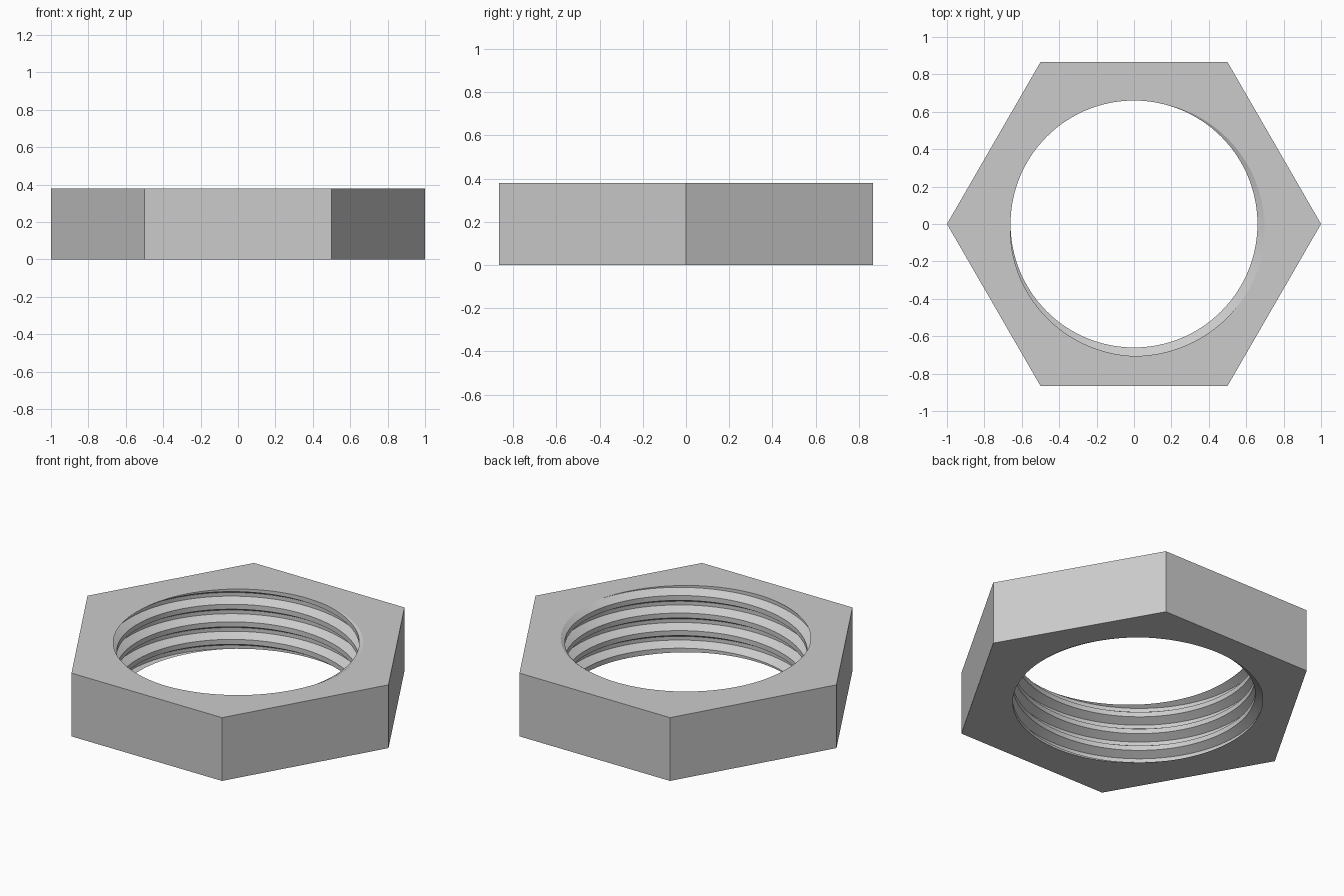
import bpy, bmesh, math

cube = bpy.data.objects.get("Cube")
if cube:
    bpy.data.objects.remove(cube, do_unlink=True)

HEIGHT = 0.38
PITCH = 0.1055
CREST_R, ROOT_R = 0.66, 0.706
SEGMENTS = 120

steel = bpy.data.materials.new("grey_steel")
steel.use_nodes = True
colour = (0.6, 0.6, 0.6, 1)
steel.diffuse_color = colour
steel.node_tree.nodes["Principled BSDF"].inputs["Base Color"].default_value = colour

bm = bmesh.new()

# Thread wall: a trapezoid profile swept up a right-hand helix, one strip per turn
profile = [(0, ROOT_R), (0.21, ROOT_R), (0.46, CREST_R), (0.74, CREST_R)]
start = HEIGHT - PITCH * 345 / 360
columns = []
for i in range(SEGMENTS + 1):
    turn = i / SEGMENTS
    c, s = math.cos(math.tau * turn), math.sin(math.tau * turn)
    columns.append([bm.verts.new((r * c, r * s, start + PITCH * (lap + f + turn)))
                    for lap in range(-6, 3) for f, r in profile])
for a, b in zip(columns, columns[1:]):
    for k in range(len(a) - 1):
        bm.faces.new((a[k], b[k], b[k + 1], a[k + 1]))
bmesh.ops.remove_doubles(bm, verts=bm.verts, dist=1e-5)

# Trim the thread flush with the two end faces
for z, direction in ((0, -1), (HEIGHT, 1)):
    bmesh.ops.bisect_plane(bm, geom=bm.verts[:] + bm.edges[:] + bm.faces[:], dist=1e-6,
                           plane_co=(0, 0, z), plane_no=(0, 0, direction), clear_outer=True)
rims = [[e for e in bm.edges if e.is_boundary and all(abs(v.co.z - z) < 1e-4 for v in e.verts)]
        for z in (0, HEIGHT)]

# Hexagonal outside
rings = [[bm.verts.new((math.cos(math.tau * i / 6), math.sin(math.tau * i / 6), z))
          for i in range(6)] for z in (0, HEIGHT)]
for i in range(6):
    j = (i + 1) % 6
    bm.faces.new((rings[0][i], rings[0][j], rings[1][j], rings[1][i]))

# End faces between the hexagon and the thread rim
for ring, rim in zip(rings, rims):
    outline = [bm.edges.get((ring[i], ring[(i + 1) % 6])) for i in range(6)]
    bmesh.ops.triangle_fill(bm, use_beauty=True, edges=outline + rim)
bmesh.ops.recalc_face_normals(bm, faces=bm.faces)

mesh = bpy.data.meshes.new("hex_nut")
bm.to_mesh(mesh)
bm.free()
mesh.materials.append(steel)
nut = bpy.data.objects.new("hex_nut", mesh)
bpy.context.collection.objects.link(nut)
bpy.context.view_layer.objects.active = nut
nut.select_set(True)
bpy.ops.object.shade_smooth_by_angle(angle=math.radians(20))
